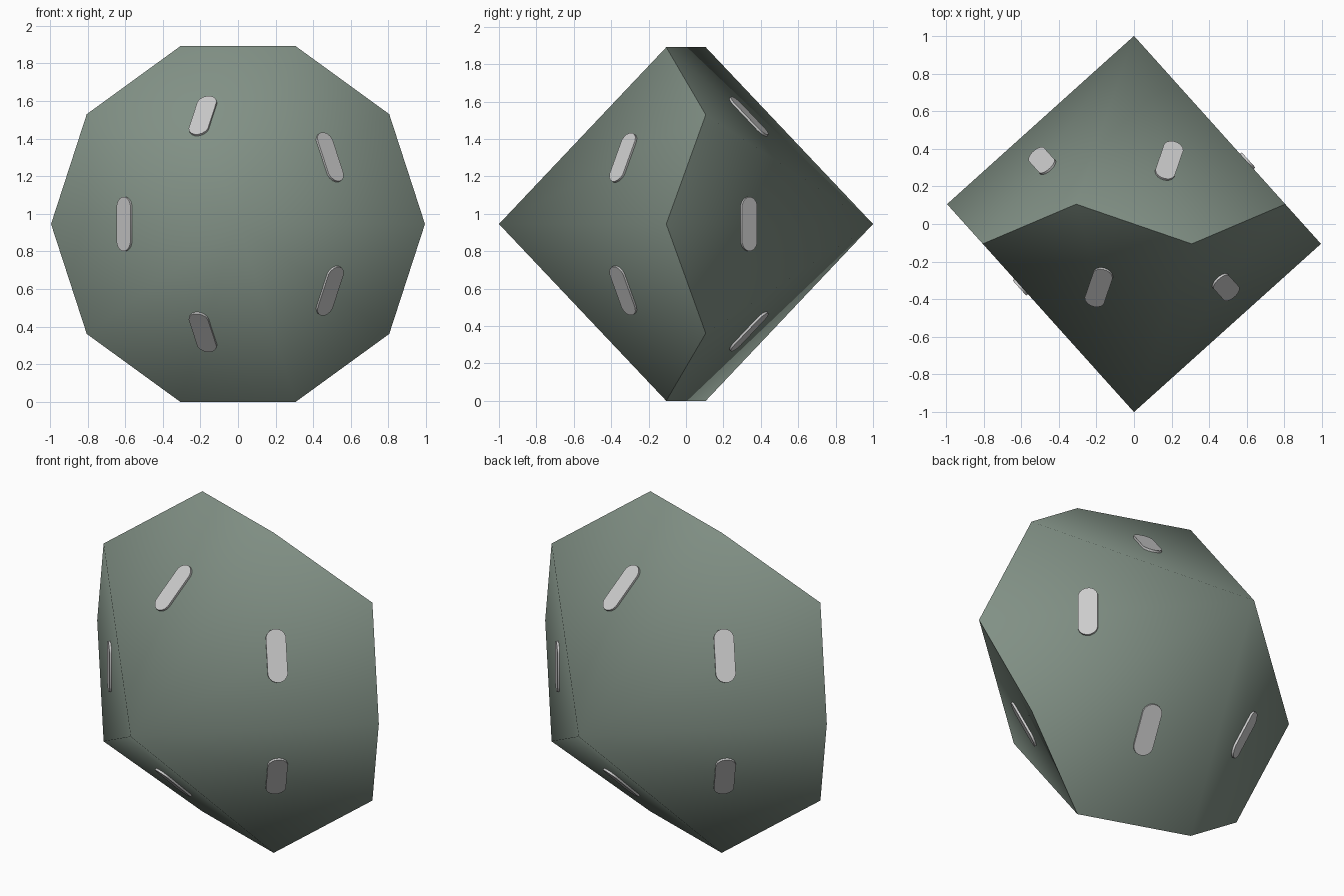
import bpy, bmesh, math
from mathutils import Vector, Matrix

if "Cube" in bpy.data.objects:
    bpy.data.objects.remove(bpy.data.objects["Cube"])

H = 1.0                                   # apex distance along y
R = 0.994                                 # ring radius
C36 = math.cos(math.radians(36))
RISE = H * (1 - C36) / (1 + C36)          # zig-zag that keeps the kites flat
ZC = R * math.sin(math.radians(72))       # centre height


def material(name, rgb):
    m = bpy.data.materials.new(name)
    m.diffuse_color = (*rgb, 1)
    m.use_nodes = True
    m.node_tree.nodes["Principled BSDF"].inputs["Base Color"].default_value = m.diffuse_color
    return m


def finish(bm, name, mat, angle):
    bmesh.ops.recalc_face_normals(bm, faces=bm.faces)
    me = bpy.data.meshes.new(name)
    bm.to_mesh(me)
    bm.free()
    ob = bpy.data.objects.new(name, me)
    bpy.context.collection.objects.link(ob)
    me.materials.append(mat)
    bpy.ops.object.select_all(action='DESELECT')
    ob.select_set(True)
    bpy.context.view_layer.objects.active = ob
    bpy.ops.object.shade_smooth_by_angle(angle=math.radians(angle))
    return ob


body_mat = material("grey_green", (0.22, 0.28, 0.235))
mark_mat = material("off_white", (0.8, 0.83, 0.8))

# ten-sided body: two apexes and a zig-zag ring, joined by kite faces
bm = bmesh.new()
front = bm.verts.new((0, -H, ZC))
back = bm.verts.new((0, H, ZC))
ring = []
for i in range(10):
    a = math.radians(36 * i)
    y = -RISE if i % 2 == 0 else RISE
    ring.append(bm.verts.new((R * math.cos(a), y, ZC + R * math.sin(a))))
for i in range(10):
    apex = front if i % 2 else back
    bm.faces.new((apex, ring[i - 1], ring[i], ring[(i + 1) % 10]))
finish(bm, "die_body", body_mat, 60)

# one plain raised marker per face, upright on its kite
W, L, LIFT, RM = 0.055, 0.145, 0.012, 0.6
bm = bmesh.new()
for i in range(10):
    a = math.radians(36 * i)
    side = -1 if i % 2 else 1
    radial = Vector((math.cos(a), 0, math.sin(a)))
    n = (radial * (H + RISE) + Vector((0, side * R, 0))).normalized()
    up = (Vector((0, 0, 1)) - n * n.z).normalized()
    right = up.cross(n)
    pos = radial * RM + Vector((0, side * (H - (H + RISE) / R * RM), ZC))
    outline = []
    for k in range(16):
        t = 2 * math.pi * (k + 0.5) / 16
        v = W * math.sin(t) + math.copysign(L - W, math.sin(t))
        outline.append(bm.verts.new(pos + right * W * math.cos(t) + up * v - n * 0.005))
    base = bm.faces.new(outline)
    new = bmesh.ops.extrude_face_region(bm, geom=[base], use_keep_orig=True)["geom"]
    bmesh.ops.translate(bm, vec=n * (LIFT + 0.005),
                        verts=[g for g in new if isinstance(g, bmesh.types.BMVert)])
finish(bm, "face_markers", mark_mat, 30)
